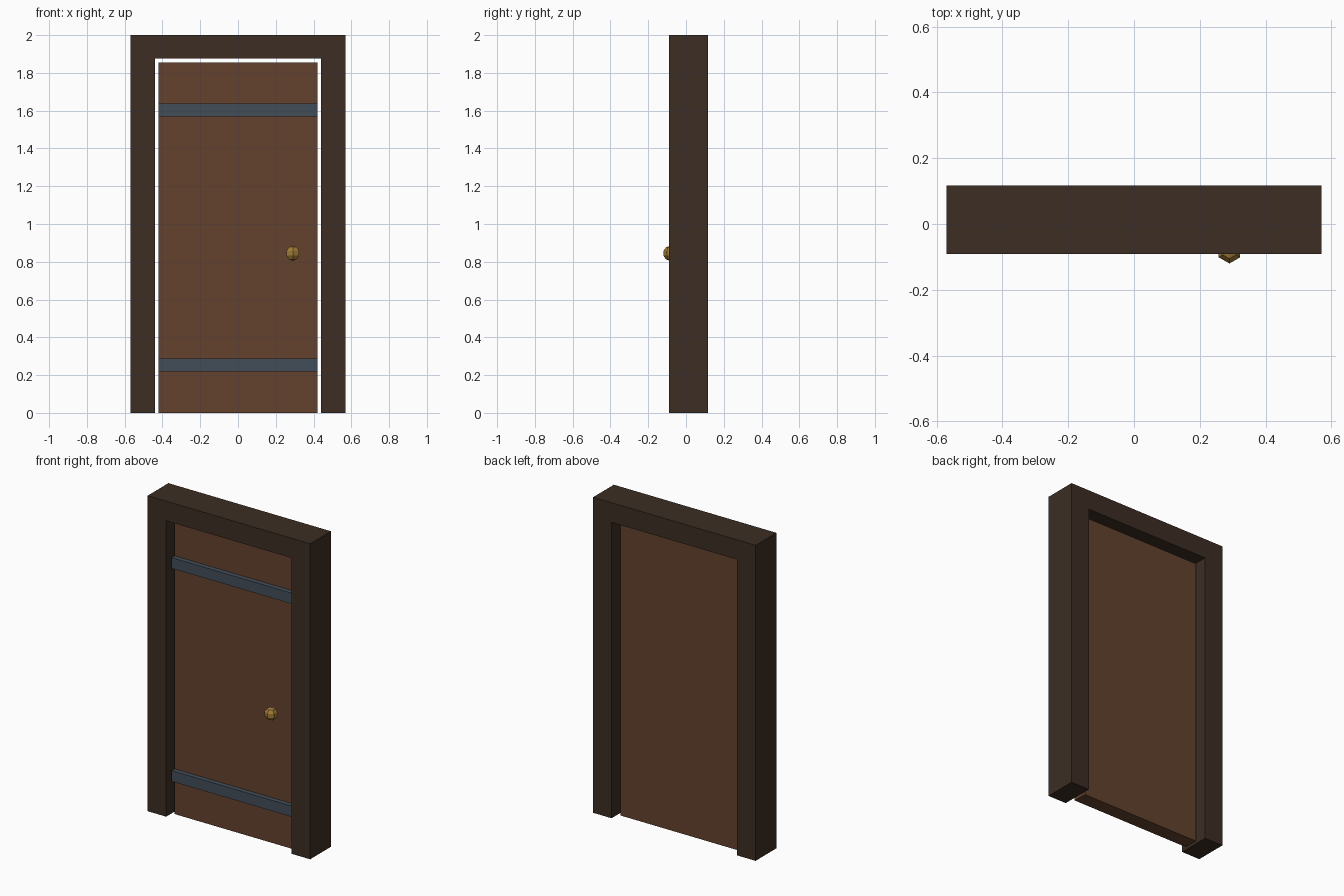
import bpy

cube = bpy.data.objects.get("Cube")
if cube:
    bpy.data.objects.remove(cube, do_unlink=True)


def material(name, rgb):
    m = bpy.data.materials.new(name)
    m.use_nodes = True
    m.diffuse_color = (*rgb, 1)
    bsdf = next(n for n in m.node_tree.nodes if n.type == 'BSDF_PRINCIPLED')
    bsdf.inputs["Base Color"].default_value = (*rgb, 1)
    return m


dark_wood = material("dark_wood", (0.045, 0.027, 0.017))
door_wood = material("door_wood", (0.125, 0.054, 0.026))
iron = material("iron", (0.055, 0.075, 0.098))
brass = material("brass", (0.36, 0.2, 0.04))


def box(name, x, y, z, mat):
    """Box from (min, max) ranges on each axis."""
    lo, hi = zip(x, y, z)
    centre = [(a + b) / 2 for a, b in zip(lo, hi)]
    bpy.ops.mesh.primitive_cube_add(size=1, location=centre)
    ob = bpy.context.object
    ob.name = name
    ob.scale = [b - a for a, b in zip(lo, hi)]
    bpy.ops.object.transform_apply(location=False, rotation=False, scale=True)
    ob.data.materials.append(mat)
    return ob


# Frame: one closed arch-shaped profile extruded through the wall depth
OUT, IN, TOP, HEAD = 0.57, 0.44, 2.0, 1.875
FRONT, BACK = -0.091, 0.117
outline = [(-OUT, 0), (-IN, 0), (-IN, HEAD), (IN, HEAD),
           (IN, 0), (OUT, 0), (OUT, TOP), (-OUT, TOP)]
n = len(outline)
verts = [(x, y, z) for y in (FRONT, BACK) for x, z in outline]
faces = [tuple(range(n)), tuple(reversed(range(n, 2 * n)))]
faces += [((i + 1) % n, i, i + n, (i + 1) % n + n) for i in range(n)]
mesh = bpy.data.meshes.new("door_frame")
mesh.from_pydata(verts, [], faces)
mesh.materials.append(dark_wood)
frame = bpy.data.objects.new("door_frame", mesh)
bpy.context.collection.objects.link(frame)

# Door leaf, with a narrow gap to the frame
HALF = 0.42
box("door_leaf", (-HALF, HALF), (-0.034, 0.057), (0, 1.855), door_wood)

# Iron straps across the front
for name, z in (("lower_strap", 0.253), ("upper_strap", 1.603)):
    box(name, (-HALF, HALF), (-0.064, -0.03), (z - 0.034, z + 0.034), iron)

# Faceted round knob
bpy.ops.mesh.primitive_uv_sphere_add(segments=6, ring_count=5, radius=0.04,
                                     location=(0.29, -0.082, 0.845))
knob = bpy.context.object
knob.name = "door_knob"
knob.data.materials.append(brass)
